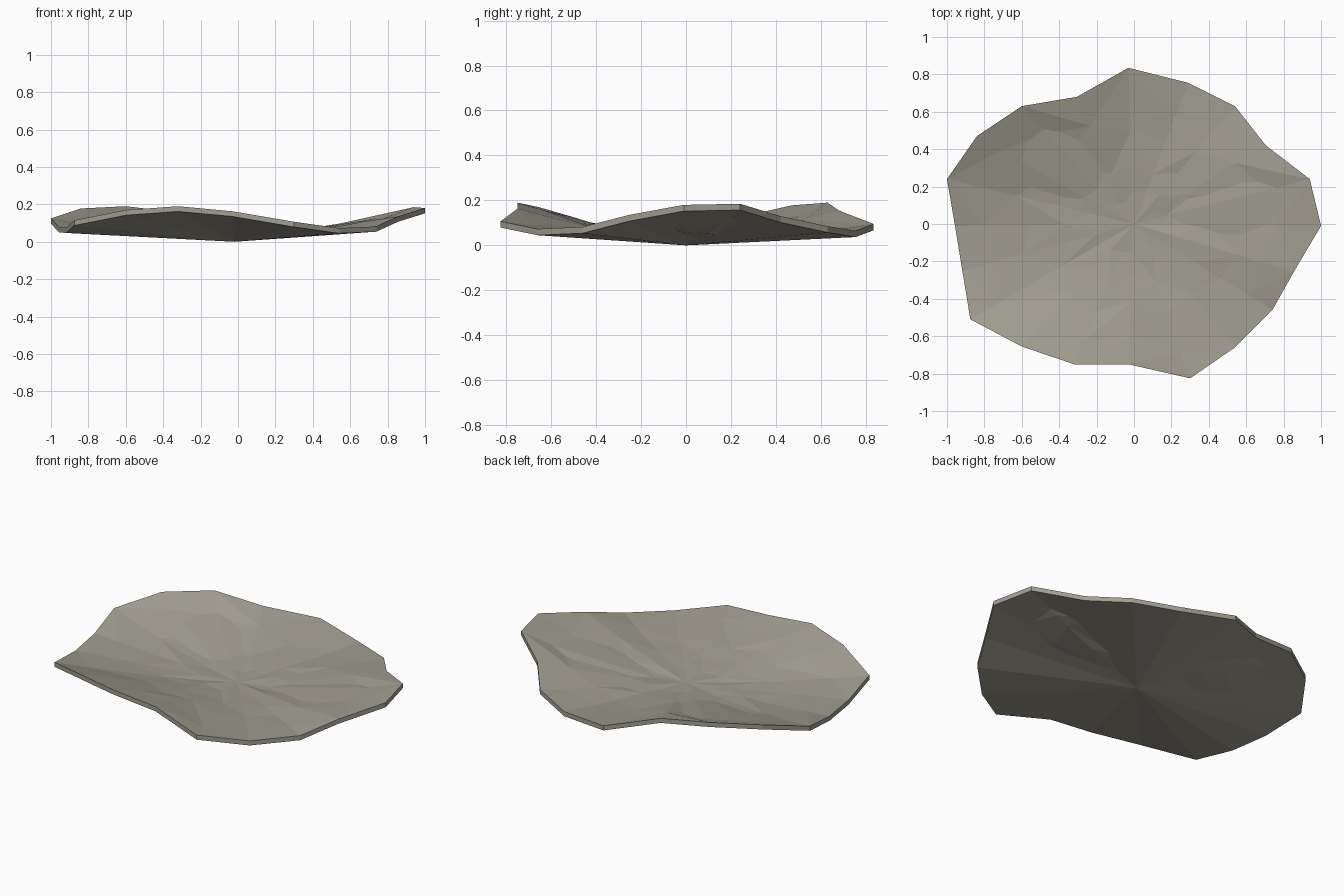
import bpy
import bmesh
import random

if "Cube" in bpy.data.objects:
    bpy.data.objects.remove(bpy.data.objects["Cube"])

random.seed(4)

# Rim outline, counter-clockwise: x, y, top height, dish curvature
RIM = [
    (1.00, -0.01, 0.18, 1.9), (0.94, 0.24, 0.185, 2.3), (0.705, 0.42, 0.13, 1.8),
    (0.54, 0.63, 0.085, 1.3), (0.29, 0.755, 0.065, 1.2), (-0.03, 0.835, 0.095, 1.3),
    (-0.305, 0.68, 0.155, 1.8), (-0.60, 0.63, 0.19, 2.1), (-0.84, 0.47, 0.178, 2.1),
    (-1.00, 0.24, 0.125, 1.8), (-0.957, -0.01, 0.078, 1.3), (-0.918, -0.25, 0.075, 1.2),
    (-0.875, -0.51, 0.115, 1.4), (-0.60, -0.655, 0.17, 1.6), (-0.32, -0.75, 0.19, 1.65),
    (-0.03, -0.75, 0.163, 1.7), (0.30, -0.825, 0.107, 1.4), (0.54, -0.66, 0.073, 1.2),
    (0.74, -0.46, 0.082, 1.2), (0.855, -0.255, 0.135, 1.5),
]
THICK = 0.028
CENTRE = 0.032
RINGS = [0.2, 0.4, 0.6, 0.8]
N = len(RIM)

bm = bmesh.new()


def fan(centre, ring, up):
    for i in range(N):
        a, b = ring[i], ring[(i + 1) % N]
        bm.faces.new((centre, a, b) if up else (centre, b, a))


# Uneven dished top, one ring of points at a time
rings = []
for f in RINGS:
    ring = []
    for x, y, z, e in RIM:
        g = f + random.uniform(-0.05, 0.05)
        h = CENTRE + (z - CENTRE) * g ** e + random.uniform(-0.005, 0.005)
        ring.append(bm.verts.new((x * g, y * g, h)))
    rings.append(ring)
rings.append([bm.verts.new((x, y, z)) for x, y, z, e in RIM])

fan(bm.verts.new((0, 0, CENTRE)), rings[0], True)
for k, (inner, outer) in enumerate(zip(rings, rings[1:])):
    for i in range(N):
        j = (i + 1) % N
        a, b, c, d = inner[i], outer[i], outer[j], inner[j]
        if (i + k) % 2:
            bm.faces.new((a, b, c))
            bm.faces.new((a, c, d))
        else:
            bm.faces.new((a, b, d))
            bm.faces.new((b, c, d))

# Straight rim wall and plain fan underside
lower = [bm.verts.new((x, y, z - THICK)) for x, y, z, e in RIM]
for i in range(N):
    j = (i + 1) % N
    bm.faces.new((rings[-1][i], lower[i], lower[j], rings[-1][j]))
fan(bm.verts.new((-0.02, 0, 0)), lower, False)

mesh = bpy.data.meshes.new("stone_slab")
bm.to_mesh(mesh)
bm.free()
slab = bpy.data.objects.new("stone_slab", mesh)
bpy.context.collection.objects.link(slab)

# Warm grey stone
stone = bpy.data.materials.new("stone")
stone.diffuse_color = (0.36, 0.34, 0.28, 1)
stone.use_nodes = True
stone.node_tree.nodes["Principled BSDF"].inputs["Base Color"].default_value = stone.diffuse_color
mesh.materials.append(stone)
